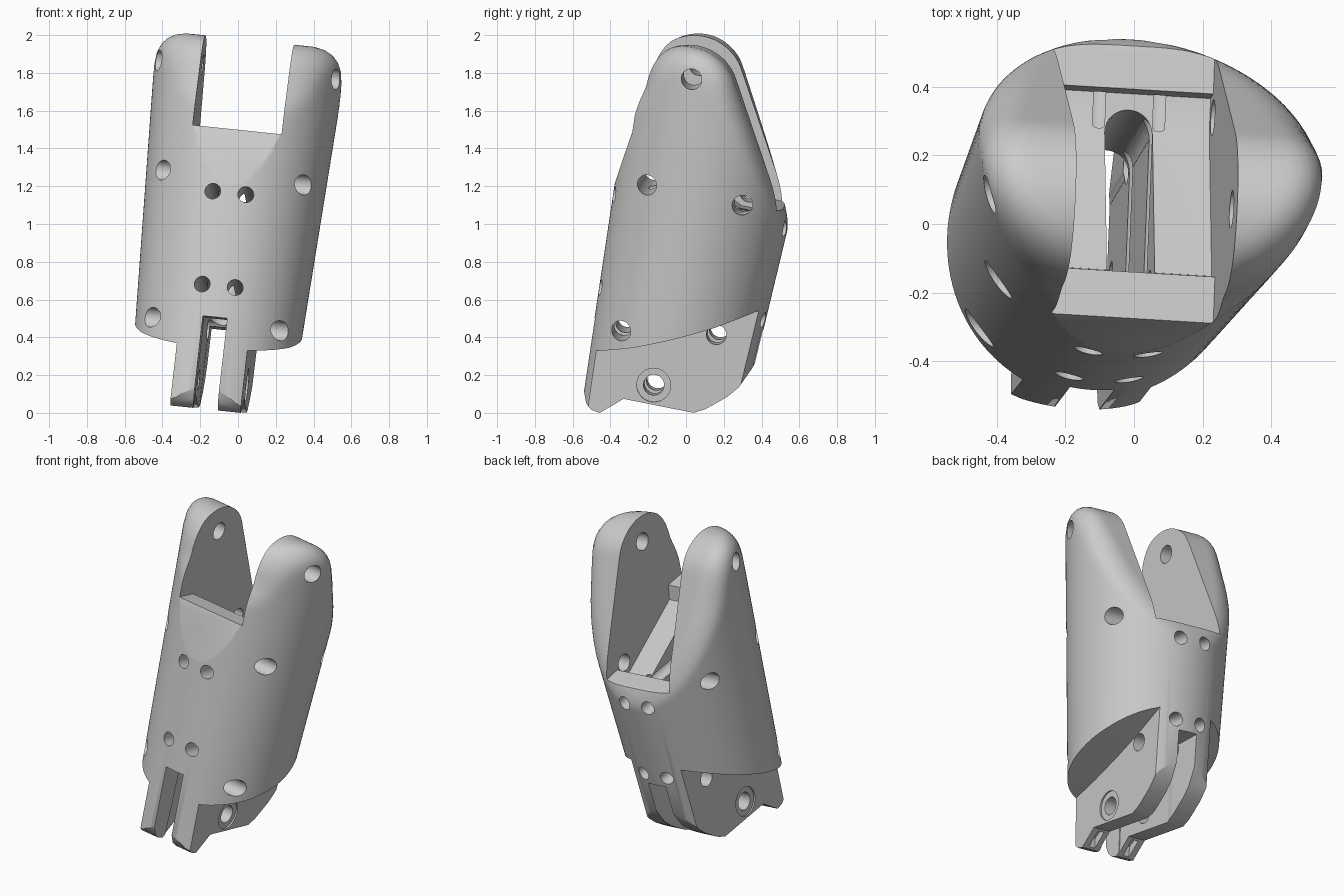
import bpy, bmesh
from math import sin, cos, pi, hypot, radians
from mathutils import Vector, Matrix

if "Cube" in bpy.data.objects:
    bpy.data.objects.remove(bpy.data.objects["Cube"])

# Everything is built in the part's own frame: u across, v front to back, w along the axis


def make(name, bm):
    bmesh.ops.recalc_face_normals(bm, faces=bm.faces[:])
    me = bpy.data.meshes.new(name)
    bm.to_mesh(me)
    bm.free()
    ob = bpy.data.objects.new(name, me)
    bpy.context.collection.objects.link(ob)
    return ob


# Outer shape: tapered round body meeting the fork side profile with a fillet
CV, CW, R = -0.17, 0.70, 0.265
NV, NW = 0.869, 0.495


def shape(p):
    u, v, w = p
    cone = hypot(u, v) - (0.468 + 0.043 * w)
    a, b = v - CV, w - CW
    back = a * NV + b * NW
    if b > 0 and (a * NW - b * NV) < 0:
        prof = hypot(a, b) - R
    else:
        prof = max(back, -a - 0.5 * max(-b, 0)) - R
    k = min(0.12, max(0.03, 0.03 + 0.16 * (w - 0.1)))
    return min(max(cone, prof), -k) + hypot(max(cone + k, 0), max(prof + k, 0))


def hit(origin, d):
    lo, hi = 0.0, 2.0
    for _ in range(28):
        mid = (lo + hi) / 2
        if shape(origin + d * mid) < 0:
            lo = mid
        else:
            hi = mid
    return origin + d * lo


def body_mesh(n=128, rows=48):
    bm = bmesh.new()
    rings = []
    for i in range(-1, rows):
        o = Vector((0, 0, -1.2 if i < 0 else 0))
        e = max(i, 0) / rows * pi / 2
        rings.append([bm.verts.new(hit(o, Vector((cos(e) * cos(t), cos(e) * sin(t), sin(e)))))
                      for t in (2 * pi * j / n for j in range(n))])
    for a, b in zip(rings, rings[1:]):
        for j in range(n):
            k = (j + 1) % n
            bm.faces.new((a[j], a[k], b[k], b[j]))
    top = bm.verts.new(hit(Vector((0, 0, 0)), Vector((0, 0, 1))))
    for j in range(n):
        bm.faces.new((rings[-1][j], rings[-1][(j + 1) % n], top))
    bm.faces.new(rings[0][::-1])
    return make("finger_link_body", bm)


cutters = []


def prism(name, pts, u0, u1):
    bm = bmesh.new()
    a = [bm.verts.new((u0, v, w)) for v, w in pts]
    b = [bm.verts.new((u1, v, w)) for v, w in pts]
    bm.faces.new(a)
    bm.faces.new(b[::-1])
    n = len(pts)
    for i in range(n):
        j = (i + 1) % n
        bm.faces.new((a[i], a[j], b[j], b[i]))
    cutters.append(make(name, bm))


def rod(name, p0, p1, r, n=32):
    p0, p1 = Vector(p0), Vector(p1)
    d = p1 - p0
    bm = bmesh.new()
    m = Matrix.Translation((p0 + p1) / 2) @ d.to_track_quat('Z', 'Y').to_matrix().to_4x4()
    bmesh.ops.create_cone(bm, cap_ends=True, segments=n, radius1=r, radius2=r,
                          depth=d.length, matrix=m)
    cutters.append(make(name, bm))


body = body_mesh()

# Fork opening with front chamfer, sloped floor, pit and back ledge
prism("fork_cut", [(-0.50, -0.05), (-0.428, 0.432), (-0.29, 0.43), (-0.27, 0.34),
                   (0.20, 0.12), (0.30, 0.12), (0.30, 0.19), (0.41, 0.185), (0.7, 0.15),
                   (0.7, 1.3), (-0.7, 1.3), (-0.7, -0.05)], -0.237, 0.237)

# Central channel along the axis with a round back end
prism("channel_cut", [(-0.29, -1.3), (0.182, -1.3), (0.182, 0.6), (-0.29, 0.6)], -0.07, 0.07)
rod("channel_end_cut", (0, 0.182, -1.31), (0, 0.182, 0.61), 0.0695)

# Flanks removed beside the two lower tongues
floor = [(-0.7, -0.85), (-0.394, -0.74), (-0.2, -0.665), (0.007, -0.573), (0.2, -0.478),
         (0.401, -0.366), (0.7, -0.19), (0.7, -1.35), (-0.7, -1.35)]
for s in (-1, 1):
    prism("flank_cut", floor, s * 0.188, s * 0.7)

# Lower outline of the tongues
prism("tongue_outline_cut", [(-0.7, -0.93), (-0.45, -0.93), (-0.42, -0.98), (-0.393, -1.03),
                             (-0.355, -1.056), (-0.311, -1.062), (-0.203, -0.964),
                             (0.175, -0.964), (0.23, -0.935), (0.274, -0.8985),
                             (0.335, -0.845), (0.385, -0.784), (0.431, -0.682), (0.46, -0.6),
                             (0.7, -0.6), (0.7, -1.4), (-0.7, -1.4)], -0.75, 0.75)

# Slot between the tongues
prism("tongue_slot_cut", [(-0.7, -0.61), (-0.41, -0.585), (0.45, -0.48), (0.7, -0.45),
                          (0.7, -1.45), (-0.7, -1.45)], -0.065, 0.065)

# Small grooves in the tongue tips
for s in (-1, 1):
    prism("tip_groove_cut", [(-0.30, -1.1), (-0.215, -1.1), (-0.215, -0.93), (-0.30, -0.99)],
          s * 0.126 - 0.022, s * 0.126 + 0.022)

# Cross holes and hinge pin holes, with counterbores on the lower pin
for v, w, r in ((-0.29, 0.2, 0.053), (0.228, 0.198, 0.053), (-0.278, -0.593, 0.053),
                (0.215, -0.532, 0.053), (-0.162, 0.81, 0.055), (-0.06, -0.861, 0.055)):
    rod("cross_hole_cut", (-0.8, v, w), (0.8, v, w), r)
for s in (-1, 1):
    rod("counterbore_cut", (s * 0.178, -0.06, -0.861), (s * 0.4, -0.06, -0.861), 0.09)
    for w in (0.082, -0.418):
        rod("front_hole_cut", (s * 0.088, -0.8, w), (s * 0.088, 0.8, w), 0.042)

# Apply all cuts
bpy.context.view_layer.objects.active = body
body.select_set(True)
for c in cutters:
    c.hide_render = True
    m = body.modifiers.new("cut", 'BOOLEAN')
    m.operation = 'DIFFERENCE'
    m.solver = 'EXACT'
    m.object = c
    bpy.ops.object.modifier_apply(modifier=m.name)
    bpy.data.objects.remove(c)

# Tilt the finished part into place and stand it on the ground
Z = Vector((0.114, 0.190, 0.975)).normalized()
X = Vector((0.993, -0.06, -0.104))
X = (X - Z * X.dot(Z)).normalized()
Y = Z.cross(X)
rot = Matrix((X, Y, Z)).transposed().to_4x4()
body.data.transform(Matrix.Translation((-0.0375, 0.0625, 1.0)) @ rot)
body.data.transform(Matrix.Translation((0, 0, -min(v.co.z for v in body.data.vertices))))
bpy.ops.object.shade_smooth_by_angle(angle=radians(28))
